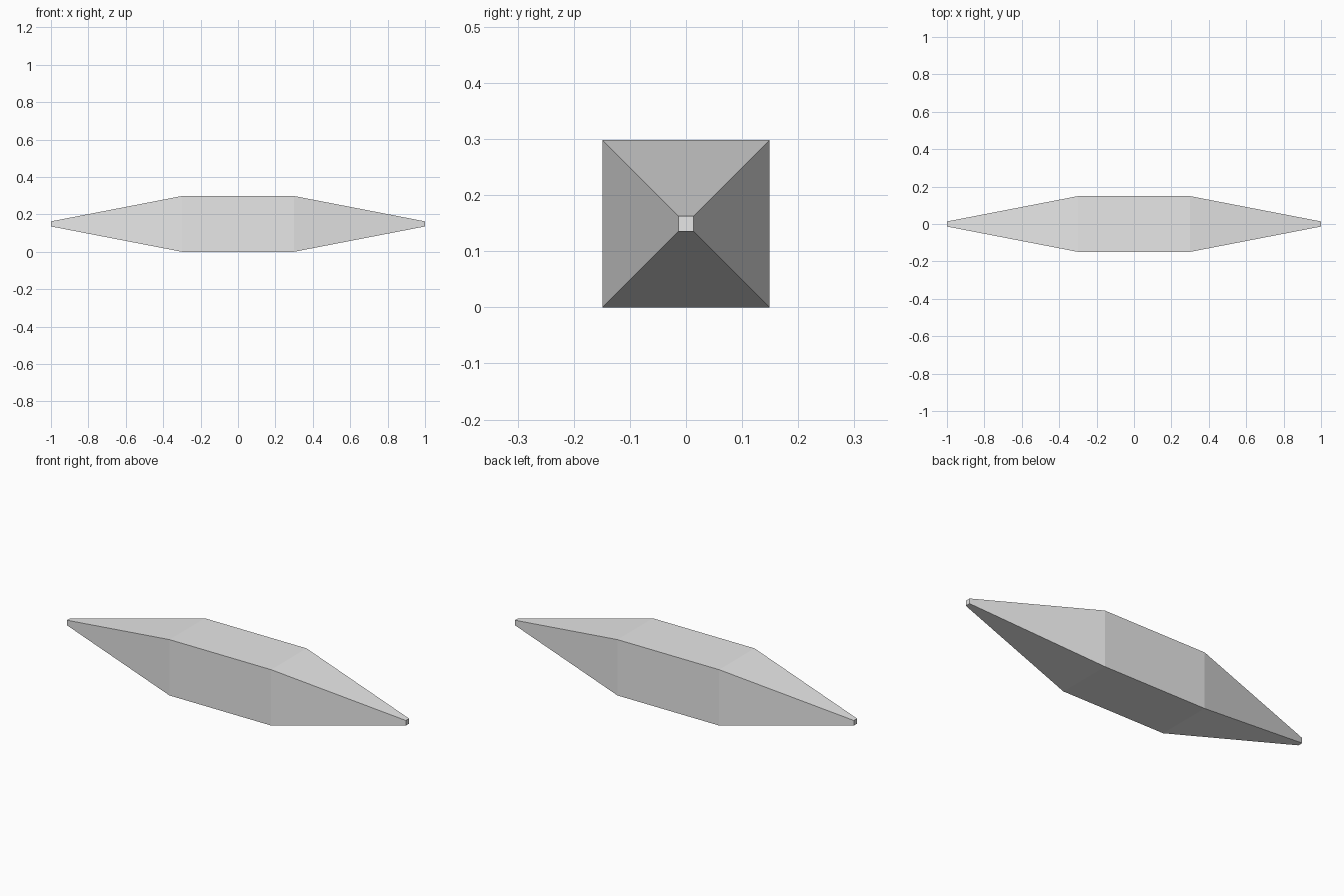
import bpy
import bmesh
from mathutils import Matrix, Vector

default = bpy.data.objects.get("Cube")
if default:
    bpy.data.objects.remove(default, do_unlink=True)

HALF_WIDTH = 0.149   # half the square section of the middle
TIP = 0.0135         # half the square section of each end
SHOULDER = 0.3       # where the taper starts
LENGTH = 1.0         # half the overall length

# Plain grey surface
grey = bpy.data.materials.new("light_grey")
grey.use_nodes = True
colour = (0.8, 0.8, 0.8, 1.0)
grey.diffuse_color = colour
grey.node_tree.nodes["Principled BSDF"].inputs["Base Color"].default_value = colour

# Square middle block
bm = bmesh.new()
size = Vector((SHOULDER, HALF_WIDTH, HALF_WIDTH)) * 2
bmesh.ops.create_cube(bm, size=1.0, matrix=Matrix.Diagonal(size).to_4x4())
bm.normal_update()

# Tapered ends, drawn out from the two end faces
ends = [f for f in bm.faces if abs(f.normal.x) > 0.9]
for face in ends:
    side = 1 if face.normal.x > 0 else -1
    tip = bmesh.ops.extrude_discrete_faces(bm, faces=[face])["faces"][0]
    for v in tip.verts:
        v.co.x = side * LENGTH
        v.co.y *= TIP / HALF_WIDTH
        v.co.z *= TIP / HALF_WIDTH

# Rest on the ground
bmesh.ops.translate(bm, verts=bm.verts, vec=(0, 0, HALF_WIDTH))
bmesh.ops.recalc_face_normals(bm, faces=bm.faces)

mesh = bpy.data.meshes.new("tapered_bar")
bm.to_mesh(mesh)
bm.free()
mesh.materials.append(grey)
bar = bpy.data.objects.new("tapered_bar", mesh)
bpy.context.collection.objects.link(bar)
